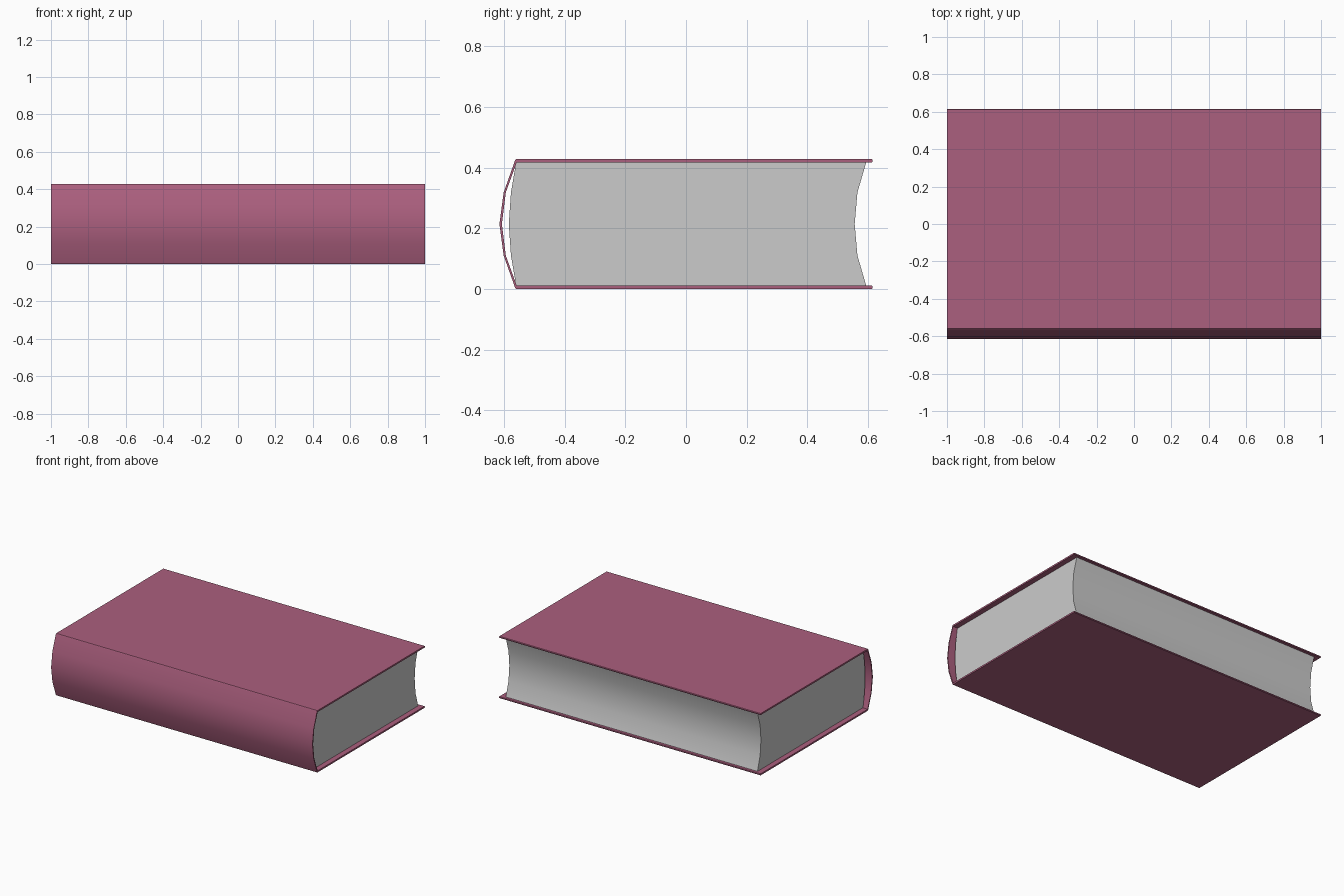
import bpy, bmesh

if "Cube" in bpy.data.objects:
    bpy.data.objects.remove(bpy.data.objects["Cube"])


def extrude_profile(name, profile, half_x, colour=None):
    """Extrude a closed (y, z) outline along x, smooth its curved sides."""
    bm = bmesh.new()
    face = bm.faces.new([bm.verts.new((-half_x, y, z)) for y, z in profile])
    out = bmesh.ops.extrude_face_region(bm, geom=[face])
    moved = [v for v in out["geom"] if isinstance(v, bmesh.types.BMVert)]
    bmesh.ops.translate(bm, verts=moved, vec=(2 * half_x, 0, 0))
    bmesh.ops.recalc_face_normals(bm, faces=bm.faces[:])
    me = bpy.data.meshes.new(name)
    bm.to_mesh(me)
    bm.free()
    ob = bpy.data.objects.new(name, me)
    bpy.context.collection.objects.link(ob)
    if colour:
        mat = bpy.data.materials.new(name + "_colour")
        mat.diffuse_color = colour
        mat.use_nodes = True
        mat.node_tree.nodes["Principled BSDF"].inputs["Base Color"].default_value = mat.diffuse_color
        me.materials.append(mat)
    bpy.ops.object.select_all(action='DESELECT')
    ob.select_set(True)
    bpy.context.view_layer.objects.active = ob
    bpy.ops.object.shade_smooth_by_angle(angle=0.42)
    return ob


H = 0.428      # total thickness
M = H / 2      # mid height
T = 0.011      # board thickness
PINK = (0.41, 0.115, 0.21, 1)


def mirrored(lower, middle):
    """Complete a curve given its lower half and its middle point."""
    return lower + [middle] + [(y, H - z) for y, z in reversed(lower)]


# Hard case: boards and rounded hollow spine as one C-shaped outline
outer = mirrored([(0.615, 0.003), (0.612, 0), (-0.56, 0), (-0.563, 0.003),
                  (-0.601, 0.11)], (-0.615, M))
inner = mirrored([(0.615, T - 0.003), (0.612, T), (-0.558, T),
                  (-0.594, 0.11)], (-0.607, M))
extrude_profile("cover", outer + inner[::-1], 1.0, PINK)

# Page block: hollow fore-edge, bulging back
fore_edge = mirrored([(0.594, T), (0.565, 0.11)], (0.556, M))
back = mirrored([(-0.56, T), (-0.577, 0.11)], (-0.584, M))
extrude_profile("pages", fore_edge + back[::-1], 0.963)
